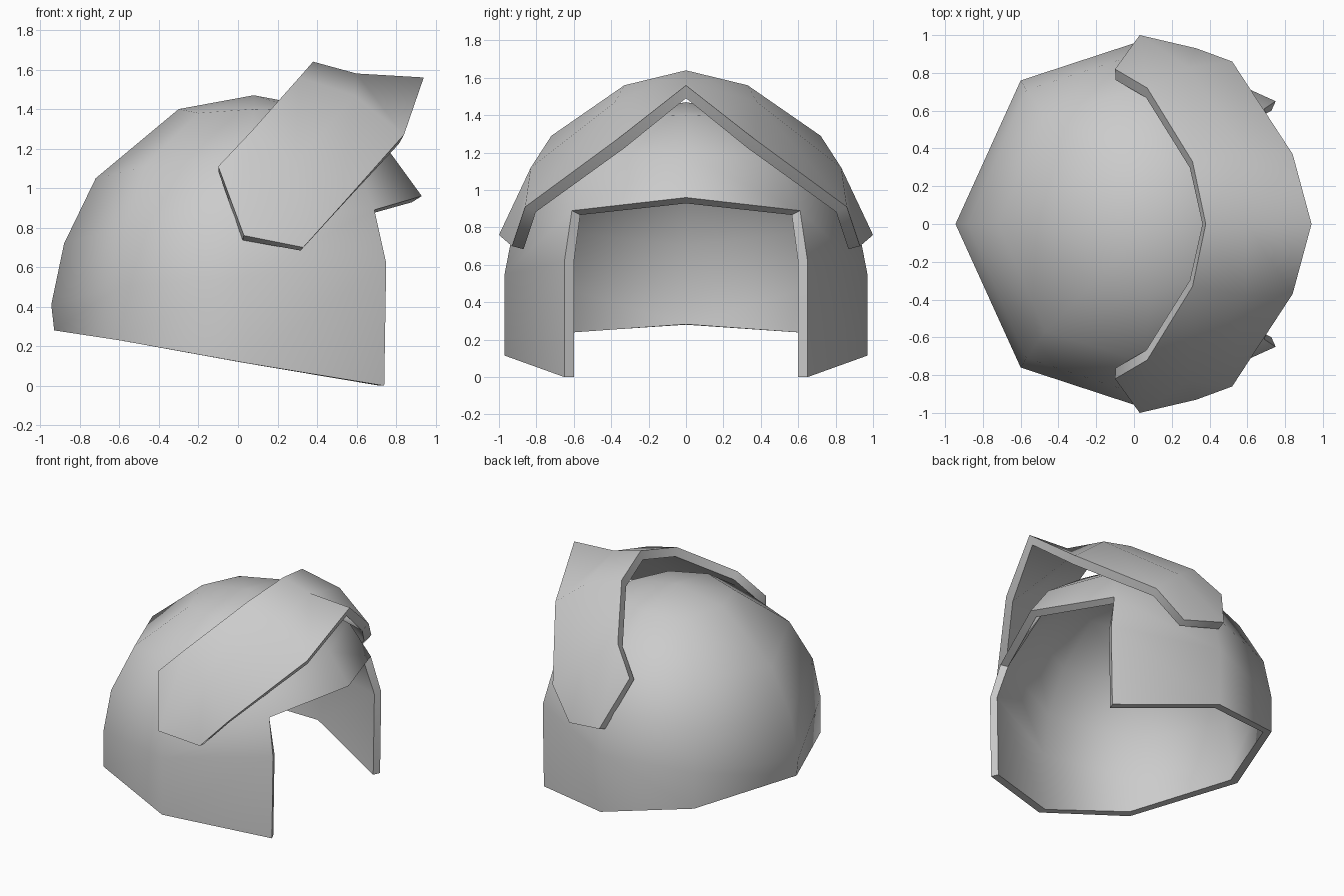
import bpy, bmesh, math

if "Cube" in bpy.data.objects:
    bpy.data.objects.remove(bpy.data.objects["Cube"])


def shell_part(name, rows, thickness):
    """Half surface from rows of points (None = gap), mirrored in y and thickened inward."""
    bm = bmesh.new()
    grid = [[bm.verts.new(p) if p else None for p in row] for row in rows]
    for lo, hi in zip(grid, grid[1:]):
        for i in range(len(lo) - 1):
            quad = (lo[i], hi[i], hi[i + 1], lo[i + 1])
            if all(quad):
                bm.faces.new(quad)
    bmesh.ops.remove_doubles(bm, verts=bm.verts, dist=0.001)
    mesh = bpy.data.meshes.new(name)
    bm.to_mesh(mesh)
    bm.free()
    ob = bpy.data.objects.new(name, mesh)
    bpy.context.collection.objects.link(ob)
    bpy.context.view_layer.objects.active = ob
    ob.select_set(True)
    mirror = ob.modifiers.new("Mirror", "MIRROR")
    mirror.use_axis = (False, True, False)
    solid = ob.modifiers.new("Solidify", "SOLIDIFY")
    solid.thickness = thickness
    solid.offset = -1
    solid.use_even_offset = True
    for m in ("Mirror", "Solidify"):
        bpy.ops.object.modifier_apply(modifier=m)
    bpy.ops.object.shade_smooth_by_angle(angle=math.radians(62))
    ob.select_set(False)
    return ob


# Helmet dome: rings from rim to crown, each running back -> side -> front
crown = (0.08, 0, 1.47)
shell_part("helmet_shell", [
    [(-.93, 0, .28), (-.60, .76, .23), (.04, .97, .115), (.74, .65, 0), None],
    [(-.945, 0, .41), (-.60, .76, .50), (.04, .97, .55), (.75, .65, .62), None],
    [(-.88, 0, .72), (-.57, .71, .80), (.05, .91, .86), (.69, .61, .89), (.93, 0, .96)],
    [(-.72, 0, 1.05), (-.47, .57, 1.11), (.06, .73, 1.17), (.58, .49, 1.18), (.77, 0, 1.18)],
    [(-.30, 0, 1.40), (-.20, .30, 1.38), (.08, .38, 1.40), (.34, .28, 1.39), (.45, 0, 1.40)],
    [crown] * 5,
], 0.055)

# Raised visor: upper edge, middle and lower edge, each running centre -> side
shell_part("raised_visor", [
    [(.38, 0, 1.64), (.31, .33, 1.56), (.07, .72, 1.29), (-.10, .82, 1.11)],
    [(.60, 0, 1.58), (.59, .38, 1.47), (.29, .83, 1.12), (.03, 1.0, .76)],
    [(.94, 0, 1.56), (.84, .37, 1.27), (.52, .86, .91), (.33, .93, .70)],
], 0.065)
